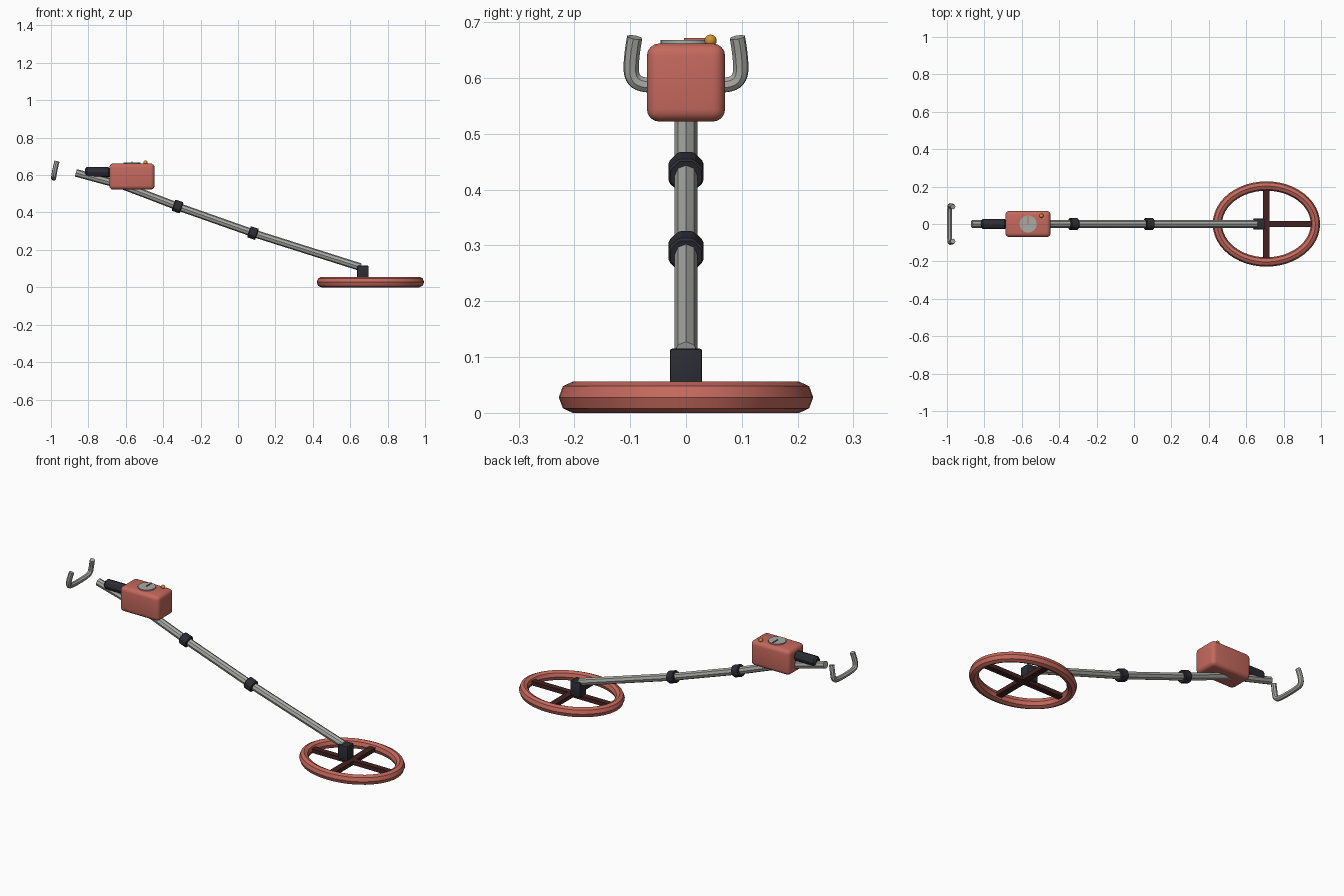
import bpy, math
from mathutils import Vector

if "Cube" in bpy.data.objects:
    bpy.data.objects.remove(bpy.data.objects["Cube"], do_unlink=True)


def material(name, rgb):
    m = bpy.data.materials.new(name)
    m.use_nodes = True
    m.diffuse_color = (*rgb, 1)
    m.node_tree.nodes["Principled BSDF"].inputs["Base Color"].default_value = (*rgb, 1)
    return m


RED = material("coral red", (0.56, 0.14, 0.11))
GREY = material("metal grey", (0.40, 0.40, 0.38))
BLACK = material("rubber black", (0.025, 0.025, 0.035))
BROWN = material("dark maroon", (0.06, 0.016, 0.016))
AMBER = material("amber", (0.65, 0.30, 0.03))


def finish(name, mat, bevel=0, segments=2, smooth=True):
    ob = bpy.context.object
    ob.name = name
    ob.data.materials.append(mat)
    if bevel:
        mod = ob.modifiers.new("bevel", "BEVEL")
        mod.width, mod.segments = bevel, segments
        bpy.ops.object.modifier_apply(modifier=mod.name)
    if smooth:
        bpy.ops.object.shade_smooth_by_angle(angle=math.radians(35))
    return ob


def box(name, mat, loc, size, bevel=0, segments=2):
    bpy.ops.mesh.primitive_cube_add(size=1, location=loc)
    bpy.context.object.scale = size
    bpy.ops.object.transform_apply(location=False, rotation=False, scale=True)
    return finish(name, mat, bevel, segments)


def cylinder(name, mat, loc, axis, radius, length, sides=24, bevel=0, smooth=True):
    bpy.ops.mesh.primitive_cylinder_add(vertices=sides, radius=radius, depth=length)
    ob = bpy.context.object
    if sides == 8:  # turn a flat side upward
        ob.rotation_euler.z = math.pi / 8
        bpy.ops.object.transform_apply(location=False, rotation=True, scale=False)
    ob.location = loc
    ob.rotation_euler = Vector(axis).to_track_quat("Z", "Y").to_euler()
    return finish(name, mat, bevel, 1, smooth)


def tube(name, mat, points, radius, cyclic=False, spline="POLY", res=2):
    cu = bpy.data.curves.new(name, "CURVE")
    cu.dimensions = "3D"
    cu.bevel_depth, cu.bevel_resolution = radius, res
    cu.use_fill_caps = True
    s = cu.splines.new(spline)
    s.points.add(len(points) - 1)
    for p, co in zip(s.points, points):
        p.co = (*co, 1)
    s.use_cyclic_u = cyclic
    if spline == "NURBS":
        s.order_u, s.use_endpoint_u, s.resolution_u = 3, True, 6
    ob = bpy.data.objects.new(name, cu)
    bpy.context.collection.objects.link(ob)
    bpy.ops.object.select_all(action="DESELECT")
    ob.select_set(True)
    bpy.context.view_layer.objects.active = ob
    bpy.ops.object.convert(target="MESH")
    return finish(name, mat)


# Search coil: oval ring with crossed spokes
CX, CZ = 0.708, 0.028
ring = [(0.262 * math.cos(a), 0.203 * math.sin(a), 0)
        for a in (math.tau * i / 48 for i in range(48))]
coil = tube("coil_ring", RED, ring, 0.025, cyclic=True)
coil.location = (CX, 0, CZ)
coil.scale.z = 1.12
box("coil_spoke_long", BROWN, (CX, 0, CZ), (0.50, 0.032, 0.022))
box("coil_spoke_cross", BROWN, (CX, 0, CZ), (0.035, 0.39, 0.022))
box("coil_joint", BLACK, (0.668, 0, 0.073), (0.062, 0.058, 0.085), 0.005)

# Shaft and its locking collars
shaft = [(-0.867, 0, 0.612), (-0.62, 0, 0.545), (-0.50, 0, 0.500),
         (-0.323, 0, 0.432), (0.08, 0, 0.290), (0.655, 0, 0.108)]
tube("shaft", GREY, shaft, 0.0205)
for name, i in (("upper_collar", 3), ("lower_collar", 4)):
    direction = Vector(shaft[4]) - Vector(shaft[3])
    cylinder(name, BLACK, shaft[i], direction, 0.034, 0.046, 8, 0.004, False)

# Hand grip
cylinder("hand_grip", BLACK, (-0.75, 0, 0.615), (1, 0, 0), 0.030, 0.136, 8, 0.010, False)

# Control box with dial, needle and knob
box("control_box", RED, (-0.567, 0, 0.592), (0.242, 0.14, 0.14), 0.022, 4)
cylinder("dial", GREY, (-0.566, 0, 0.663), (0, 0, 1), 0.046, 0.011)
box("dial_needle", RED, (-0.566, 0.019, 0.670), (0.006, 0.046, 0.004))
bpy.ops.mesh.primitive_uv_sphere_add(segments=16, ring_count=8, radius=0.011,
                                     location=(-0.495, 0.044, 0.667))
finish("knob", AMBER)

# Arm cuff: open hoop leaning slightly forward
half = [(-0.968, 0.092, 0.673), (-0.978, 0.099, 0.635), (-0.985, 0.097, 0.592),
        (-0.986, 0.055, 0.585)]
cuff = half + [(-0.986, 0, 0.584)] + [(x, -y, z) for x, y, z in reversed(half)]
tube("arm_cuff", GREY, cuff, 0.014, spline="NURBS")
